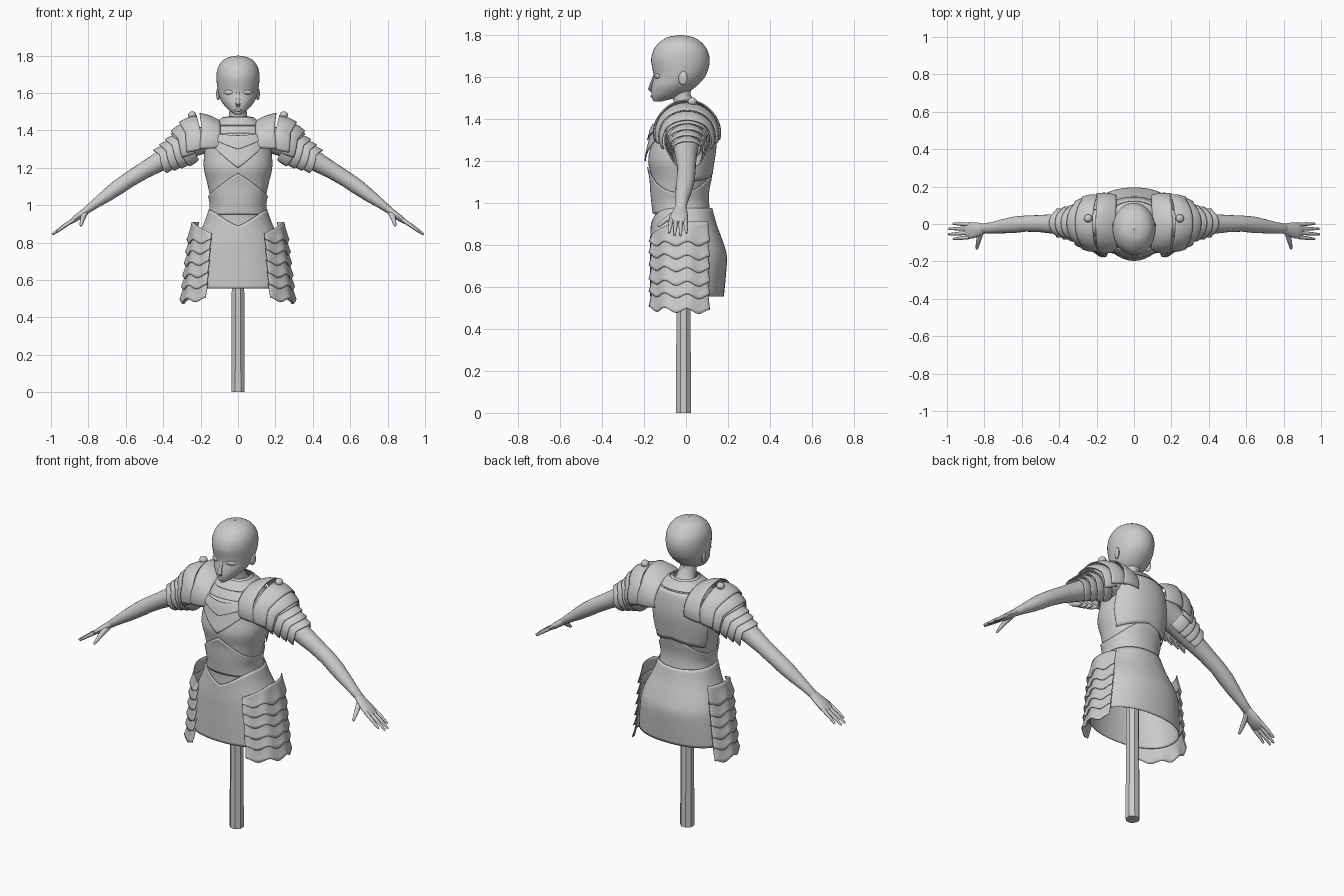
import bpy, math
from mathutils import Vector
from math import sin, cos, radians, pi

if "Cube" in bpy.data.objects:
    bpy.data.objects.remove(bpy.data.objects["Cube"])


def grid(name, f, nu, nv, closed=False, mirror=False, thick=0):
    """Surface from f(u, v), u and v in 0..1."""
    cols = nu if closed else nu + 1
    verts = [f(i / nu, j / nv) for j in range(nv + 1) for i in range(cols)]
    faces = []
    for j in range(nv):
        for i in range(nu):
            k = (i + 1) % cols
            faces.append((j * cols + i, j * cols + k, (j + 1) * cols + k, (j + 1) * cols + i))
    me = bpy.data.meshes.new(name)
    me.from_pydata([tuple(v) for v in verts], [], faces)
    ob = bpy.data.objects.new(name, me)
    bpy.context.collection.objects.link(ob)
    if thick:
        m = ob.modifiers.new("Solidify", 'SOLIDIFY')
        m.thickness, m.offset = thick, 0
    if mirror:
        ob.modifiers.new("Mirror", 'MIRROR')
    return ob


def smooth_row(table, z):
    """Hermite interpolation of table rows by their first value."""
    n = len(table)
    z = min(max(z, table[0][0]), table[-1][0])
    i = 0
    while i < n - 2 and z > table[i + 1][0]:
        i += 1
    a, b = table[i], table[i + 1]
    p, q = table[max(i - 1, 0)], table[min(i + 2, n - 1)]
    h = b[0] - a[0]
    t = (z - a[0]) / h
    out = []
    for k in range(1, len(a)):
        ma = (b[k] - p[k]) / (b[0] - p[0]) * h
        mb = (q[k] - a[k]) / (q[0] - a[0]) * h
        out.append((2*t**3 - 3*t**2 + 1) * a[k] + (t**3 - 2*t**2 + t) * ma
                   + (3*t**2 - 2*t**3) * b[k] + (t**3 - t**2) * mb)
    return out


def ring(table, th, z, off=0.0, n=2.0):
    yf, yb, rx = smooth_row(table, z)
    c, s = cos(th), sin(th)
    rx, ry = max(rx + off, 0.001), max((yb - yf) / 2 + off, 0.001)
    return (rx * math.copysign(abs(c) ** (2 / n), c),
            (yf + yb) / 2 + ry * math.copysign(abs(s) ** (2 / n), s), z)


def tube(name, pts, sides=16, mirror=False):
    """Points are (x, y, z, half width, half thickness); ends are closed round."""
    P = [Vector(p[:3]) for p in pts]
    R = [(p[3], p[4]) for p in pts]
    d0, d1 = (P[1] - P[0]).normalized(), (P[-1] - P[-2]).normalized()
    P = [P[0]] + P + [P[-1] + d1 * R[-1][1] * 0.7, P[-1] + d1 * R[-1][1]]
    R = [(.0005, .0005)] + R + [(R[-1][0] * .7, R[-1][1] * .7), (.0005, .0005)]
    last = len(P) - 1

    def f(u, v):
        i = round(v * last)
        d = (P[min(i + 1, last)] - P[max(i - 1, 0)]).normalized()
        a = Vector((0, 1, 0))
        a = (a - d * a.dot(d)).normalized()
        b = d.cross(a)
        return P[i] + a * R[i][0] * cos(2*pi*u) + b * R[i][1] * sin(2*pi*u)
    return grid(name, f, sides, last, True, mirror)


def ball(name, loc, scale, rot=0, mirror=False):
    def f(u, v):
        a, b = 2 * pi * u, pi * (v - .5) * .999
        x, y = scale[0] * cos(a) * cos(b), scale[1] * sin(a) * cos(b)
        return (loc[0] + x * cos(rot) - y * sin(rot), loc[1] + x * sin(rot) + y * cos(rot),
                loc[2] + scale[2] * sin(b))
    return grid(name, f, 16, 10, True, mirror)


# head: z, front y, back y, half width
HEAD = [(1.483, -.155, -.115, .012), (1.50, -.163, -.05, .04), (1.53, -.165, .015, .07),
        (1.56, -.162, .055, .091), (1.60, -.154, .09, .105), (1.64, -.160, .107, .112),
        (1.68, -.166, .113, .115), (1.72, -.158, .105, .112), (1.75, -.14, .087, .10),
        (1.775, -.112, .06, .08), (1.792, -.078, .025, .047), (1.80, -.03, -.026, .002)]
grid("head", lambda u, v: ring(HEAD, 2*pi*u, 1.483 + .317 * sin(v * pi / 2)), 40, 36, True)
tube("nose", [(0, -.148, 1.61, .006, .008), (0, -.165, 1.565, .008, .010),
              (0, -.172, 1.542, .009, .013), (0, -.160, 1.528, .006, .010)], 10)
ball("lips", (0, -.161, 1.508), (.020, .009, .007))
ball("eye", (.052, -.138, 1.604), (.027, .007, .012), radians(25), True)
ball("ear", (.106, -.015, 1.595), (.010, .022, .034), radians(-15), True)
tube("neck", [(0, -.02, 1.58, .05, .05), (0, -.022, 1.51, .043, .045),
              (0, .0, 1.46, .05, .052), (0, .01, 1.42, .065, .07)], 24)

# torso with layered cuirass plates
TORSO = [(.85, -.15, .12, .165), (.93, -.148, .11, .152), (1.0, -.155, .10, .142),
         (1.05, -.16, .10, .15), (1.12, -.165, .113, .165), (1.2, -.18, .125, .183),
         (1.28, -.165, .135, .18), (1.36, -.142, .13, .168), (1.42, -.105, .115, .135),
         (1.455, -.075, .085, .09), (1.475, -.06, .07, .065)]
grid("torso", lambda u, v: ring(TORSO, 2*pi*u, .85 + .625 * v, 0, 2.2), 56, 40, True)


def plate(name, a0, a1, lo, hi, off):
    def f(u, v):
        th = radians(a0 + (a1 - a0) * u)
        c = abs(cos(th))
        return ring(TORSO, th, lo(c) + (hi(c) - lo(c)) * v, off, 2.2)
    return grid(name, f, 48, 14, a1 - a0 == 360, False, .006)


plate("waist_plate", 0, 360, lambda c: .95, lambda c: 1.17 - .12 * c, .007)
plate("chest_plate", -150, -30, lambda c: 1.20 + .17 * c, lambda c: 1.385, .014)
plate("neckline_plate", -122, -58, lambda c: 1.30 + .08 * c, lambda c: 1.37 + .02 * c, .022)
plate("back_plate", 25, 155, lambda c: 1.14 - .04 * c, lambda c: 1.42, .008)
plate("collar", 0, 360, lambda c: 1.425, lambda c: 1.468, .007)

# flared skirt with a dipped waistline
SKIRT = [(.555, -.165, .175, .262), (.66, -.166, .185, .252), (.75, -.166, .189, .238),
         (.81, -.166, .172, .22), (.9, -.162, .14, .178), (.98, -.160, .118, .15)]


def skirt(u, v):
    th = 2 * pi * u
    top = .975 - .085 * max(0, -sin(th)) * (1 - abs(cos(th)))
    return ring(SKIRT, th, .555 + (top - .555) * v, .003, 2.2)


grid("skirt", skirt, 64, 24, True, False, .005)


# side tassets: a plain top panel and scalloped rows
def tasset(i):
    rows = [.82, .76, .70, .635, .575, .505]

    def f(u, v):
        a = radians(-66 + 102 * u)
        wave = .011 * cos(u * 6 * pi)
        if i < 0:
            top, bot = .85 + .06 * min(1, u / .5), rows[0] - .015 + wave
        else:
            top, bot = rows[i] + .01, rows[i + 1] - .01 + wave - .015 * u
        z = top + (bot - top) * v
        k = (.91 - z) / .4
        r = .012 * v ** 1.5 + .004 * cos(u * 6 * pi) * v
        return (.06 + .02 * k + (.185 + .028 * k + r) * cos(a), (.177 + r) * sin(a), z)
    grid("tasset_row_%d" % (i + 2), f, 36, 6, False, True, .005)


for i in range(-1, 5):
    tasset(i)


# shoulder plates: arched bands around a tilted axis, with pointed lower edge
def lame(name, x, z, tilt, length, r0, r1, amax, point):
    t = radians(tilt)
    d, up = Vector((cos(t), 0, -sin(t))), Vector((sin(t), 0, cos(t)))

    def f(u, v):
        a = radians(amax) * (2 * u - 1)
        ry, rz = r0[0] + (r1[0] - r0[0]) * v, r0[1] + (r1[1] - r0[1]) * v
        bulge = 1 + .05 * sin(pi * v)
        along = length * v + point * v * (abs(cos(1.5 * a)) - .5)
        return (Vector((x, 0.005, z)) + d * along
                + Vector((0, ry * bulge * sin(a), 0)) + up * rz * bulge * cos(a))
    grid(name, f, 36, 8, False, True, .006)


lame("pauldron_inner", .095, 1.335, 0, .105, (.148, .115), (.155, .155), 103, .01)
lame("pauldron_middle", .185, 1.335, 14, .09, (.148, .145), (.138, .135), 103, .02)
lame("pauldron_outer", .245, 1.32, 23, .065, (.13, .125), (.118, .112), 110, .02)
for i in range(4):
    r = .104 - .010 * i
    lame("arm_lame_%d" % (i + 1), .25 + .036 * i, 1.318 - .0195 * i, 28, .058,
         (r - .008, r - .008), (r, r), 150, .02)
ball("pauldron_rivet", (.245, .03, 1.482), (.022, .022, .02), 0, True)

# arms and hands
tube("arm", [(.15, .01, 1.36, .07, .07), (.23, .005, 1.335, .075, .072), (.32, 0, 1.288, .064, .062),
             (.425, 0, 1.23, .053, .052), (.50, .002, 1.187, .046, .045),
             (.58, .002, 1.138, .043, .042), (.64, -.004, 1.097, .044, .041),
             (.70, -.012, 1.053, .038, .035), (.76, -.02, 1.010, .030, .026),
             (.81, -.025, .973, .026, .020)], 20, True)
tube("palm", [(.795, -.024, .984, .025, .019), (.83, -.029, .957, .036, .019),
              (.865, -.034, .931, .044, .017), (.895, -.036, .910, .043, .012)], 16, True)
fingers = [(-.070, -.080, .965, .860), (-.047, -.055, .990, .847),
           (-.024, -.026, .988, .846), (-.003, .002, .965, .858)]
for i, (y0, y1, x1, z1) in enumerate(fingers):
    tube("finger_%d" % (i + 1), [(.88, y0, .921, .011, .011),
         ((.88 + x1) / 2, (y0 + y1) / 2, (.925 + z1) / 2, .010, .010),
         (x1, y1, z1, .006, .006)], 10, True)
tube("thumb", [(.815, -.035, .962, .016, .016), (.828, -.075, .935, .014, .014),
               (.835, -.105, .912, .011, .011), (.84, -.130, .892, .007, .007)], 10, True)

# display pole
bpy.ops.mesh.primitive_cone_add(vertices=8, radius1=.039, radius2=.034, depth=.95,
                                location=(0, -.012, .475), rotation=(0, 0, pi / 8))
bpy.context.object.name = "stand_pole"

# shading
bpy.ops.object.select_all(action='SELECT')
bpy.ops.object.shade_smooth_by_angle(angle=radians(40))
